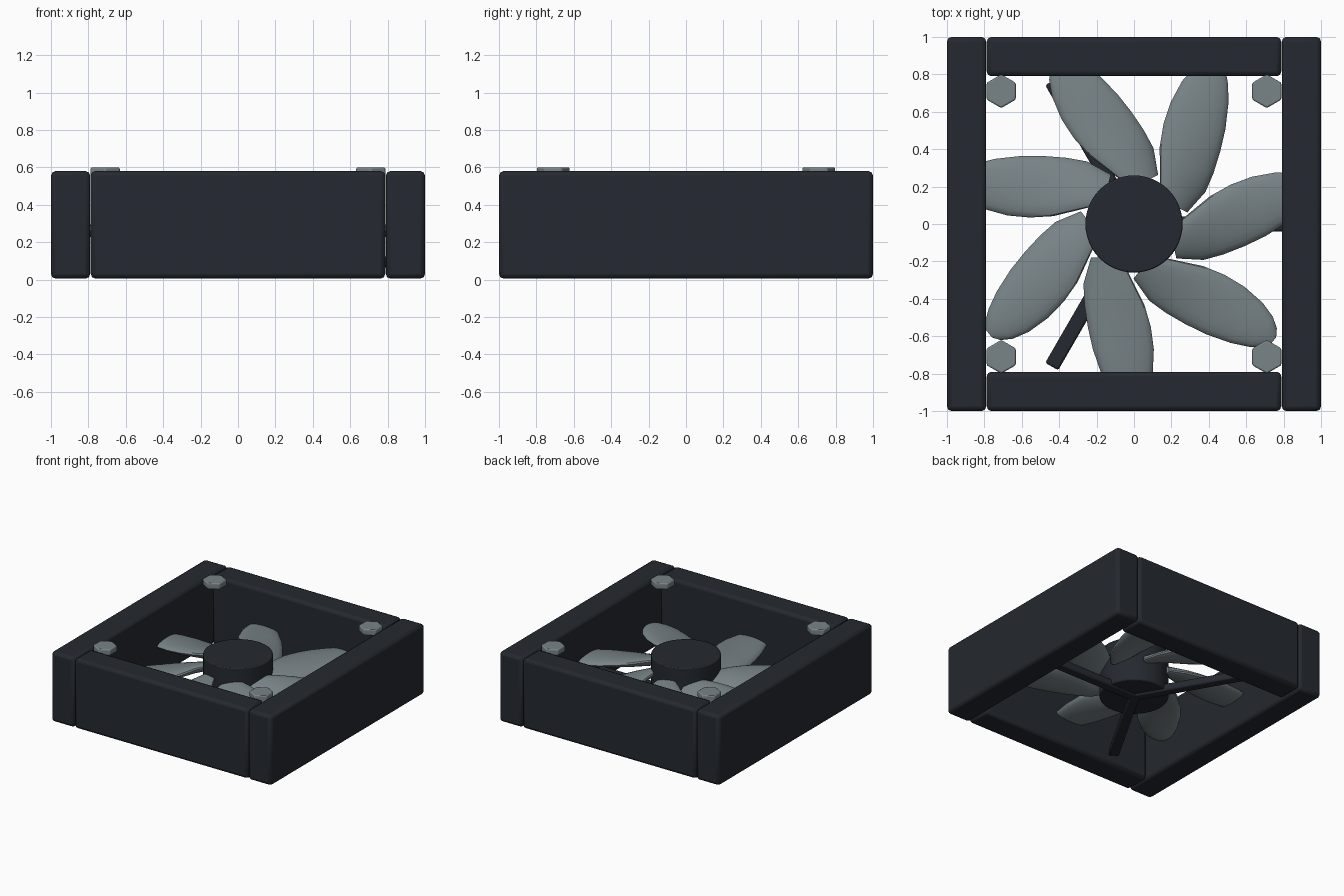
import bpy, bmesh
from math import sin, cos, pi, radians

if "Cube" in bpy.data.objects:
    bpy.data.objects.remove(bpy.data.objects["Cube"])


def material(name, rgb):
    m = bpy.data.materials.new(name)
    m.diffuse_color = (*rgb, 1)
    m.use_nodes = True
    m.node_tree.nodes["Principled BSDF"].inputs["Base Color"].default_value = m.diffuse_color
    return m


DARK = material("dark_plastic", (0.018, 0.022, 0.029))
STEEL = material("blue_grey", (0.19, 0.23, 0.245))


def finish(ob, name, mat, bevel=0, segments=2):
    ob.name = name
    ob.data.materials.append(mat)
    bpy.context.view_layer.objects.active = ob
    ob.select_set(True)
    if bevel:
        bpy.ops.object.transform_apply(location=False, rotation=False, scale=True)
        b = ob.modifiers.new("bevel", 'BEVEL')
        b.width, b.segments, b.limit_method = bevel, segments, 'ANGLE'
    bpy.ops.object.shade_smooth_by_angle(angle=radians(35))
    ob.select_set(False)
    return ob


def box(name, loc, size, mat, bevel, rot=0):
    bpy.ops.mesh.primitive_cube_add(size=1, location=loc, rotation=(0, 0, rot))
    bpy.context.object.scale = size
    return finish(bpy.context.object, name, mat, bevel)


def cylinder(name, x, y, z0, z1, r, sides, mat, bevel):
    bpy.ops.mesh.primitive_cylinder_add(vertices=sides, radius=r, depth=z1 - z0,
                                        location=(x, y, (z0 + z1) / 2))
    return finish(bpy.context.object, name, mat, bevel)


# Square housing made of four bars
for s, side, end in ((-1, "left", "front"), (1, "right", "back")):
    box(f"frame_{side}", (s * 0.895, 0, 0.293), (0.21, 2, 0.575), DARK, 0.025)
    box(f"frame_{end}", (0, s * 0.895, 0.293), (1.575, 0.21, 0.575), DARK, 0.025)

# Hex bolt heads in the corners
for x in (-0.71, 0.71):
    for y in (-0.71, 0.71):
        cylinder("corner_bolt", x, y, 0.55, 0.6, 0.09, 6, STEEL, 0.008)

# Motor hub and its three support struts
cylinder("hub", 0, 0, 0.08, 0.45, 0.26, 48, DARK, 0.008)
for i in range(3):
    a = i * 2 * pi / 3
    box("support_strut", (0.44 * cos(a), 0.44 * sin(a), 0.095), (0.88, 0.08, 0.06), DARK, 0.012, a)

# Blade sections: radius, trailing edge, leading edge, half thickness, twist
SECTIONS = [(0.18, -0.23, -0.07, 0.035, 0.04), (0.32, -0.27, 0.0, 0.042, 0.04),
            (0.43, -0.265, 0.055, 0.042, 0.03), (0.55, -0.247, 0.09, 0.04, 0.02),
            (0.67, -0.22, 0.106, 0.038, 0.01), (0.8, -0.175, 0.1, 0.034, 0.0),
            (0.89, -0.13, 0.075, 0.028, 0.0), (0.945, -0.09, 0.04, 0.02, 0.0),
            (0.972, -0.05, 0.0, 0.01, 0.0)]
N = 20


def blade_mesh():
    bm = bmesh.new()
    rings = []
    for r, lo, hi, h, tw in SECTIONS:
        z = 0.285 - 0.03 * (r - 0.2) / 0.77
        mid, w = (lo + hi) / 2, (hi - lo) / 2
        rings.append([bm.verts.new((r, mid + w * cos(2 * pi * k / N),
                                    z + tw * cos(2 * pi * k / N) + h * sin(2 * pi * k / N)))
                      for k in range(N)])
    for a, b in zip(rings, rings[1:]):
        for k in range(N):
            bm.faces.new((a[k], a[(k + 1) % N], b[(k + 1) % N], b[k]))
    bm.faces.new(rings[0])
    bm.faces.new(rings[-1])
    bmesh.ops.recalc_face_normals(bm, faces=bm.faces)
    me = bpy.data.meshes.new("blade")
    bm.to_mesh(me)
    bm.free()
    return me


# Seven swept blades around the hub
for i in range(7):
    ob = bpy.data.objects.new("fan_blade", blade_mesh())
    bpy.context.collection.objects.link(ob)
    ob.rotation_euler.z = -pi / 2 + i * 2 * pi / 7
    finish(ob, "fan_blade", STEEL)
